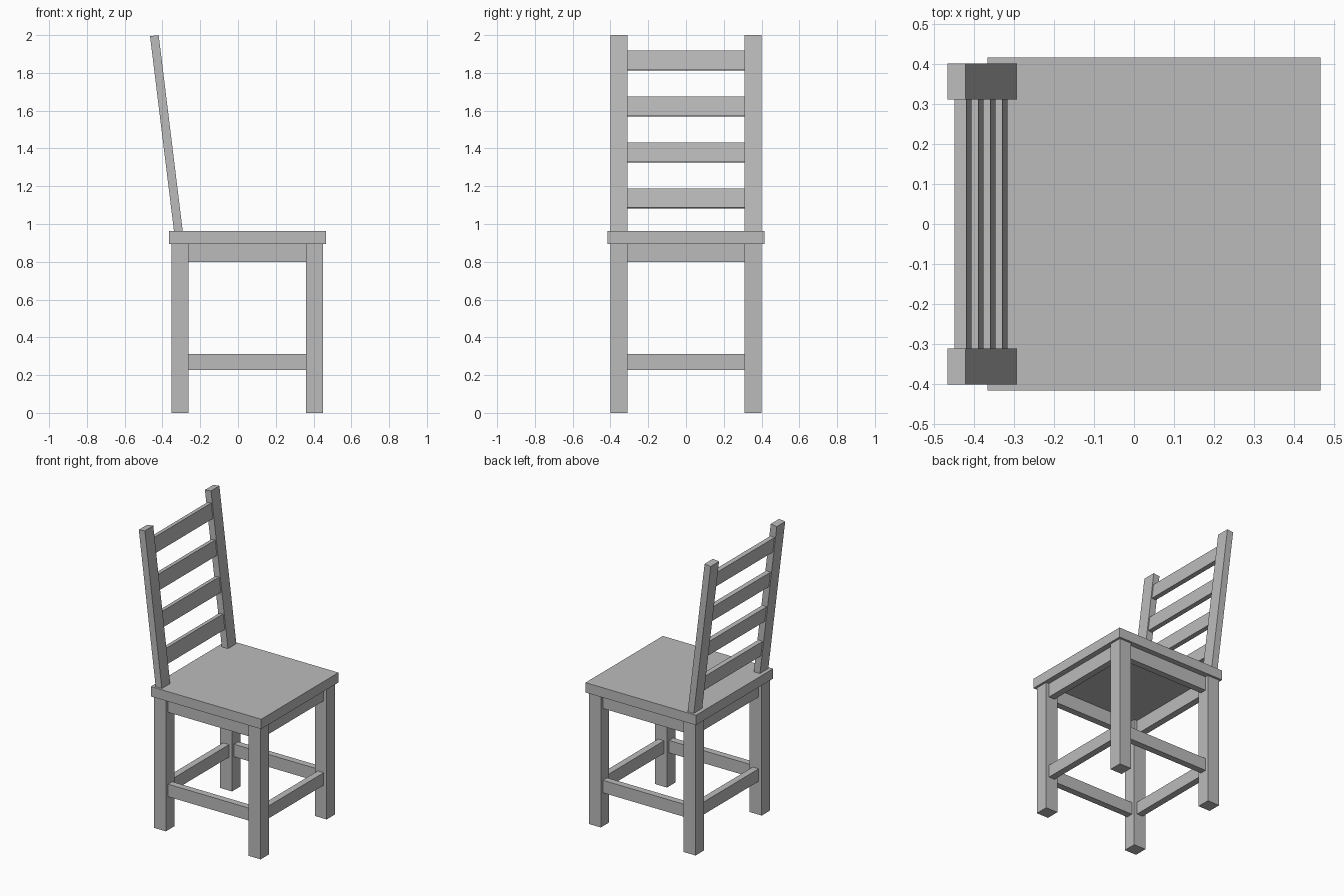
import bpy
import math
from mathutils import Matrix, Vector

cube = bpy.data.objects.get("Cube")
if cube:
    bpy.data.objects.remove(cube, do_unlink=True)

grey = bpy.data.materials.new("plain_grey")
grey.use_nodes = True
colour = (0.5, 0.5, 0.5, 1)
grey.diffuse_color = colour
grey.node_tree.nodes["Principled BSDF"].inputs["Base Color"].default_value = colour


def box(name, centre, size, frame=Matrix()):
    """Flat-shaded box placed in an optional tilted frame."""
    bpy.ops.mesh.primitive_cube_add(size=1)
    ob = bpy.context.object
    ob.name = name
    ob.data.transform(frame @ Matrix.Translation(centre) @ Matrix.Diagonal((*size, 1)))
    ob.data.materials.append(grey)
    return ob


# Main dimensions
LEG = 0.09
BACK_X, FRONT_X, SIDE_Y = -0.307, 0.405, 0.355
SEAT_LOW, SEAT_TOP = 0.895, 0.962
MID_X = (BACK_X + FRONT_X) / 2
SPAN_X = FRONT_X - BACK_X - LEG
SPAN_Y = 2 * SIDE_Y - LEG
RAIL = 0.045

# Seat board
box("seat", (0.05, 0, (SEAT_LOW + SEAT_TOP) / 2), (0.83, 0.83, SEAT_TOP - SEAT_LOW))

# Legs
for end, x in (("back", BACK_X), ("front", FRONT_X)):
    for side, y in (("left", SIDE_Y), ("right", -SIDE_Y)):
        box(f"{end}_{side}_leg", (x, y, SEAT_LOW / 2), (LEG, LEG, SEAT_LOW))

# Aprons under the seat and stretchers between the legs
for part, low, high in (("apron", 0.80, SEAT_LOW), ("stretcher", 0.227, 0.312)):
    z, height = (low + high) / 2, high - low
    for side, y in (("left", SIDE_Y), ("right", -SIDE_Y)):
        box(f"{side}_{part}", (MID_X, y, z), (SPAN_X, RAIL, height))
    for end, x in (("back", BACK_X), ("front", FRONT_X)):
        box(f"{end}_{part}", (x, 0, z), (RAIL, SPAN_Y, height))

# Reclined backrest: local origin at the top front edge, local z along the posts
recline = Matrix.Translation(Vector((-0.42, 0, 2))) @ Matrix.Rotation(math.radians(-7), 4, "Y")
POST_DEPTH, POST_LENGTH = 0.046, 1.065
for side, y in (("left", SIDE_Y), ("right", -SIDE_Y)):
    box(f"{side}_back_post", (-POST_DEPTH / 2, y, -POST_LENGTH / 2),
        (POST_DEPTH, LEG, POST_LENGTH), recline)

# Four evenly spaced slats
for i in range(4):
    box(f"back_slat_{i + 1}", (-POST_DEPTH / 2, 0, -0.133 - 0.245 * i),
        (0.03, SPAN_Y, 0.103), recline)
